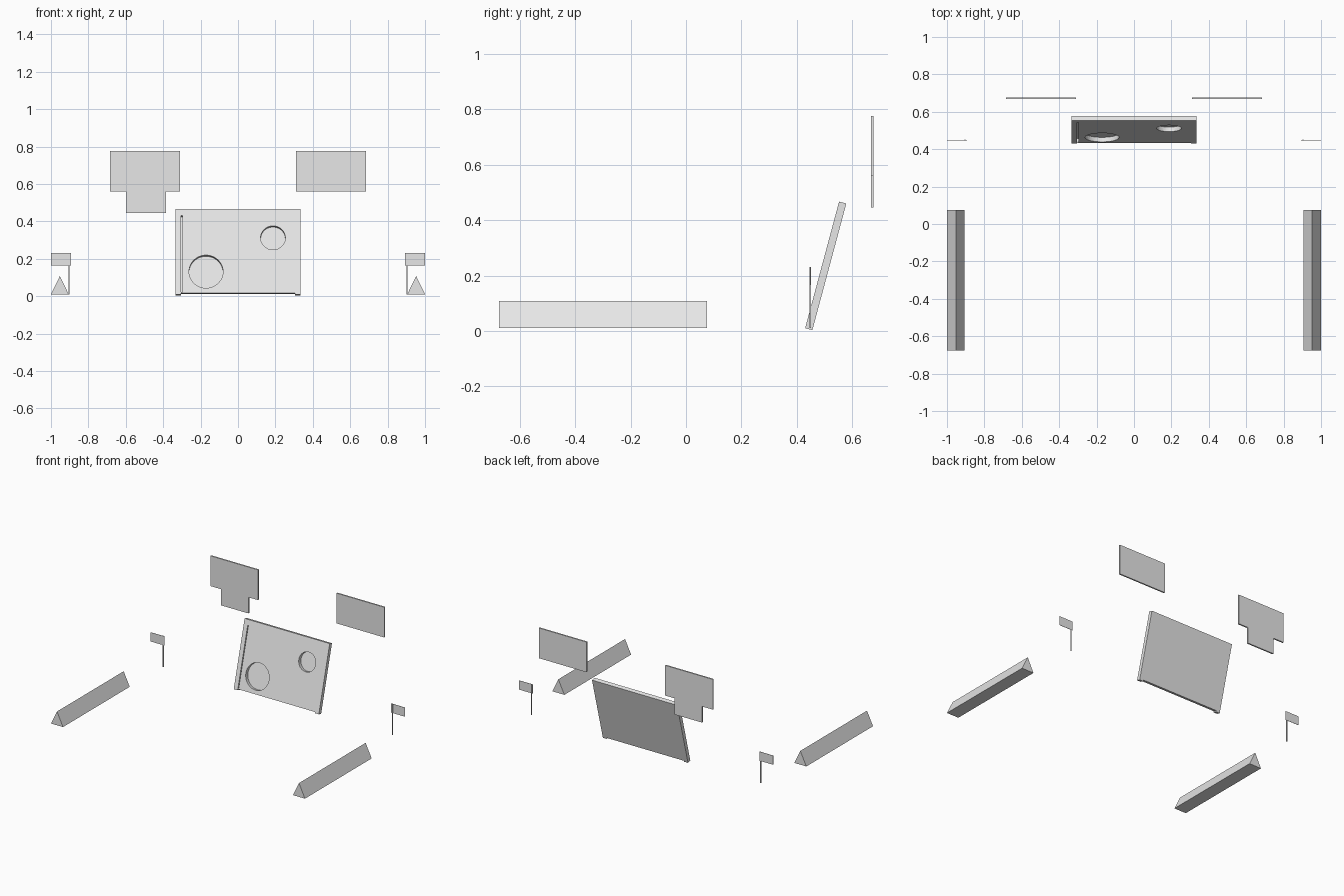
import bpy
from math import radians
from mathutils import Matrix, Vector

if "Cube" in bpy.data.objects:
    bpy.data.objects.remove(bpy.data.objects["Cube"])

grey = bpy.data.materials.new("plain grey")
grey.use_nodes = True
grey.diffuse_color = (0.8, 0.8, 0.8, 1)
grey.node_tree.nodes["Principled BSDF"].inputs["Base Color"].default_value = (0.8, 0.8, 0.8, 1)


def mesh_object(name, verts, faces):
    mesh = bpy.data.meshes.new(name)
    mesh.from_pydata(verts, [], faces)
    mesh.materials.append(grey)
    obj = bpy.data.objects.new(name, mesh)
    bpy.context.collection.objects.link(obj)
    return obj


def prism(name, outline, y0, y1):
    """Extrude an (x, z) outline, given anticlockwise from the front, along y."""
    n = len(outline)
    verts = [(x, y, z) for y in (y0, y1) for x, z in outline]
    faces = [list(range(n)), list(range(2 * n - 1, n - 1, -1))]
    faces += [(i, i + n, (i + 1) % n + n, (i + 1) % n) for i in range(n)]
    return mesh_object(name, verts, faces)


def box(name, x0, x1, y0, y1, z0, z1):
    return prism(name, [(x0, z0), (x1, z0), (x1, z1), (x0, z1)], y0, y1)


# Side barriers, flags and rear screens, one set on each side
for side, s in (("left", 1), ("right", -1)):
    def span(a, b):
        return sorted((s * a, s * b))

    x0, x1 = span(0.905, 1.0)
    prism(side + "_barrier", [(x0, 0.01), (x1, 0.01), ((x0 + x1) / 2, 0.108)], -0.675, 0.075)
    box(side + "_flag_pole", *span(0.9, 0.906), 0.445, 0.451, 0.01, 0.23)
    box(side + "_flag", *span(0.893, 1.0), 0.447, 0.449, 0.165, 0.23)
    box(side + "_screen", *span(0.31, 0.685), 0.667, 0.677, 0.56, 0.775)

box("lower_screen", -0.6, -0.385, 0.667, 0.677, 0.445, 0.56)

# Leaning target board, built upright and then tilted back
tilt = Matrix.Translation(Vector((0, 0.43, 0.01))) @ Matrix.Rotation(radians(-15), 4, "X")
thick, height = 0.027, 0.473
deck = box("target_board", -0.305, 0.305, 0, thick, 0.008, height)
rails = [box("left_board_rail", 0.305, 0.335, 0, thick, 0, height),
         box("right_board_rail", -0.335, -0.305, 0, thick, 0, height)]

# Round recesses and a narrow slot in the front of the board
cutters = [box("slot_cutter", -0.304, -0.298, -0.02, 0.025, 0.012, 0.435)]
for x, z, r in ((-0.171, 0.126, 0.091), (0.187, 0.313, 0.066)):
    bpy.ops.mesh.primitive_cylinder_add(vertices=48, radius=r, depth=0.05,
                                        location=(x, 0, z), rotation=(radians(90), 0, 0))
    cutters.append(bpy.context.object)
    cutters[-1].name = "recess_cutter"
bpy.context.view_layer.update()
for cutter in cutters:
    mod = deck.modifiers.new("cut", "BOOLEAN")
    mod.operation = "DIFFERENCE"
    mod.solver = "EXACT"
    mod.object = cutter
bpy.context.view_layer.objects.active = deck
for mod in list(deck.modifiers):
    bpy.ops.object.modifier_apply(modifier=mod.name)
for cutter in cutters:
    bpy.data.objects.remove(cutter)
deck.data.materials.clear()
deck.data.materials.append(grey)
for poly in deck.data.polygons:
    poly.material_index = 0

for obj in [deck] + rails:
    obj.matrix_world = tilt
